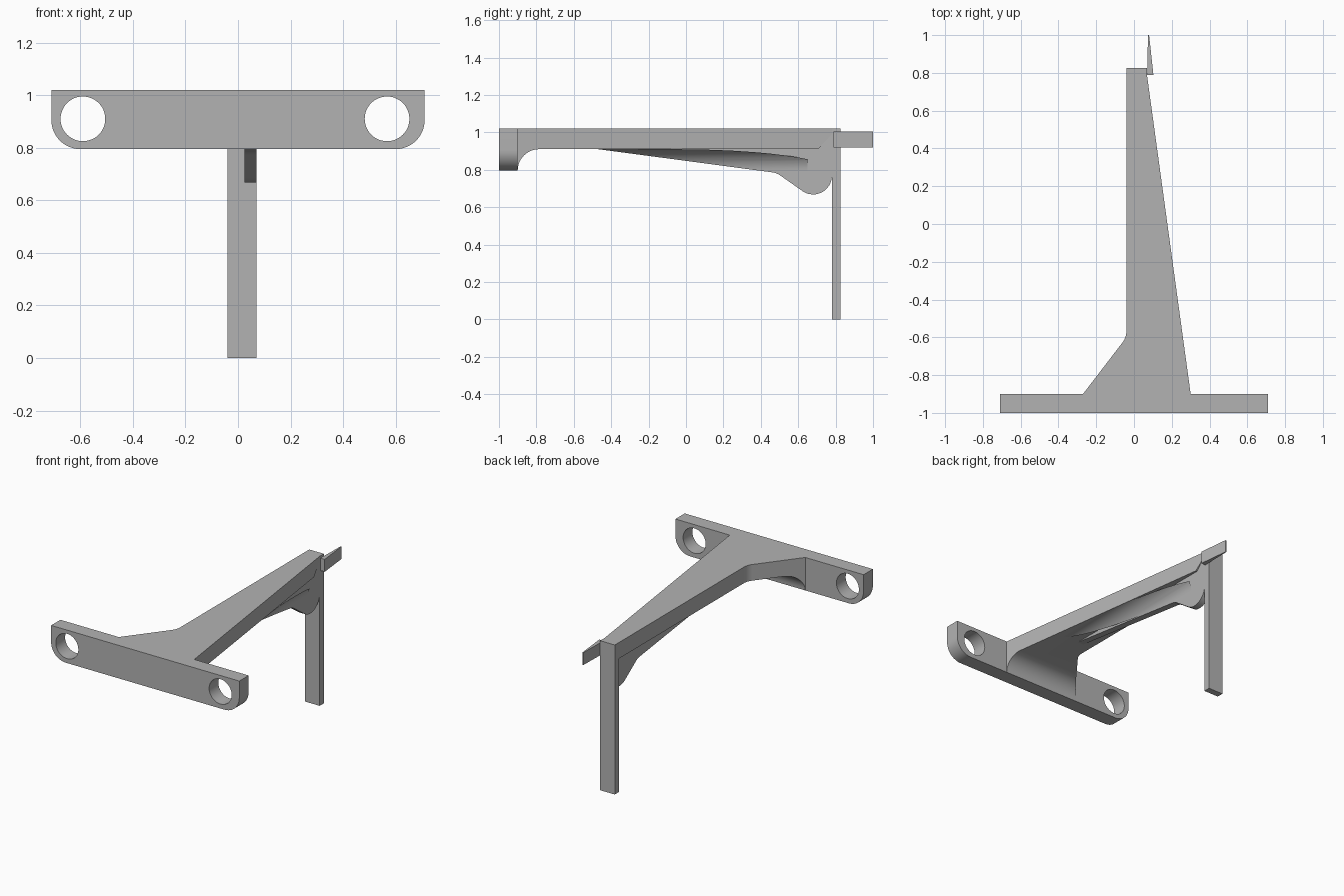
import bpy, bmesh, math
from mathutils import Vector

cube = bpy.data.objects.get("Cube")
if cube:
    bpy.data.objects.remove(cube, do_unlink=True)

grey = bpy.data.materials.new("light grey")
grey.use_nodes = True
COLOUR = (0.45, 0.45, 0.45, 1)
grey.diffuse_color = COLOUR
grey.node_tree.nodes["Principled BSDF"].inputs["Base Color"].default_value = COLOUR


def rounded(corners, steps=12):
    """Outline from (u, v, radius) corners, each replaced by a tangent arc."""
    out = []
    for i, (u, v, r) in enumerate(corners):
        p = Vector((u, v))
        if r == 0:
            out.append(p)
            continue
        a = (Vector(corners[i - 1][:2]) - p).normalized()
        b = (Vector(corners[(i + 1) % len(corners)][:2]) - p).normalized()
        half = a.angle(b) / 2
        centre = p + (a + b).normalized() * r / math.sin(half)
        start = p + a * r / math.tan(half) - centre
        end = p + b * r / math.tan(half) - centre
        sweep = start.angle(end)
        for k in range(steps + 1):
            t = k / steps
            arc = start * math.sin((1 - t) * sweep) + end * math.sin(t * sweep)
            out.append(centre + arc / math.sin(sweep))
    return out


def prism(name, corners, axis, lo, hi):
    """Extrude an outline along an axis (0 = x, 1 = y, 2 = z)."""
    bm = bmesh.new()
    verts = []
    for p in rounded(corners):
        co = list(p)
        co.insert(axis, lo)
        verts.append(bm.verts.new(co))
    face = bm.faces.new(verts)
    new = bmesh.ops.extrude_face_region(bm, geom=[face])["geom"]
    shift = Vector()
    shift[axis] = hi - lo
    bmesh.ops.translate(bm, vec=shift, verts=[g for g in new if isinstance(g, bmesh.types.BMVert)])
    bmesh.ops.recalc_face_normals(bm, faces=bm.faces)
    mesh = bpy.data.meshes.new(name)
    bm.to_mesh(mesh)
    bm.free()
    mesh.materials.append(grey)
    obj = bpy.data.objects.new(name, mesh)
    bpy.context.collection.objects.link(obj)
    return obj


def cut(obj, tool, operation):
    """Apply a boolean and discard the tool."""
    mod = obj.modifiers.new("cut", "BOOLEAN")
    mod.object, mod.operation, mod.solver = tool, operation, "EXACT"
    bpy.context.view_layer.update()
    mesh = bpy.data.meshes.new_from_object(obj.evaluated_get(bpy.context.evaluated_depsgraph_get()))
    obj.modifiers.clear()
    obj.data = mesh
    bpy.data.objects.remove(tool, do_unlink=True)


TOP, UNDER, LOW = 1.02, 0.91, 0.795
FILLET = UNDER - LOW

# Mounting plate with rounded lower corners and two holes
plate = prism("mounting_plate", [(-0.71, TOP, 0), (-0.71, LOW, 0.11), (0.71, LOW, 0.11), (0.71, TOP, 0)],
              1, -1, -0.9)
for x in (-0.59, 0.567):
    r = 0.085
    hole = prism("hole_cutter", [(x - r, UNDER - r, r * 0.999), (x + r, UNDER - r, r * 0.999),
                                 (x + r, UNDER + r, r * 0.999), (x - r, UNDER + r, r * 0.999)], 1, -1.1, -0.8)
    cut(plate, hole, "DIFFERENCE")


def arm_outline(name):
    return prism(name, [(-0.27, -0.9, 0), (-0.04, -0.6, 0.1), (-0.04, 0.78, 0),
                        (0.07, 0.78, 0), (0.3, -0.9, 0)], 2, 0.5, TOP)


def end_notch():
    return prism("notch_cutter", [(0.65, 0.85, 0), (0.79, 1.0, 0), (0.79, 0.7, 0), (0.65, 0.7, 0)], 0, 0.07, 0.2)


# Tapered arm, its underside curving down into the plate
arm = arm_outline("tapered_arm")
cut(arm, prism("arm_side", [(-0.95, TOP + 0.1, 0), (-0.95, LOW, 0), (-0.9, LOW, 0), (-0.9, UNDER, FILLET),
                            (0.9, UNDER, 0), (0.9, TOP + 0.1, 0)], 0, -1, 1), "INTERSECT")
cut(arm, end_notch(), "DIFFERENCE")


def gusset_profile(name, lo, hi):
    return prism(name, [(-0.47, UNDER, 0), (0.485, 0.783, 0.1), (0.78, 0.575, 0.1), (0.78, UNDER, 0)], 0, lo, hi)


# Thin gusset under the arm, bracing the leg
gusset = gusset_profile("gusset", 0.025, 0.07)

# Concave blend between the gusset and the arm's underside
blend = prism("gusset_blend", [(0.05, UNDER, 0), (0.05, LOW, 0), (0.07, LOW, 0),
                               (0.07, UNDER, FILLET), (0.19, UNDER, 0)], 1, -0.6, 0.78)
cut(blend, gusset_profile("blend_limit", 0, 0.4), "INTERSECT")
cut(blend, arm_outline("blend_outline"), "INTERSECT")
cut(blend, end_notch(), "DIFFERENCE")

# Leg at the far end
leg = prism("leg", [(-0.04, 0.78, 0), (0.07, 0.78, 0), (0.07, 0.825, 0), (-0.04, 0.825, 0)], 2, 0, TOP)

# Wedge-shaped tab beside the leg
tab = prism("wedge_tab", [(0.07, 0.788, 0), (0.103, 0.788, 0), (0.08, 1.0, 0), (0.074, 1.0, 0)], 2, 0.92, 1.005)

# Smooth the curved faces, keep edges sharp
for part in (plate, arm, gusset, blend, leg, tab):
    bpy.ops.object.select_all(action="DESELECT")
    part.select_set(True)
    bpy.context.view_layer.objects.active = part
    bpy.ops.object.shade_smooth_by_angle(angle=math.radians(25))
